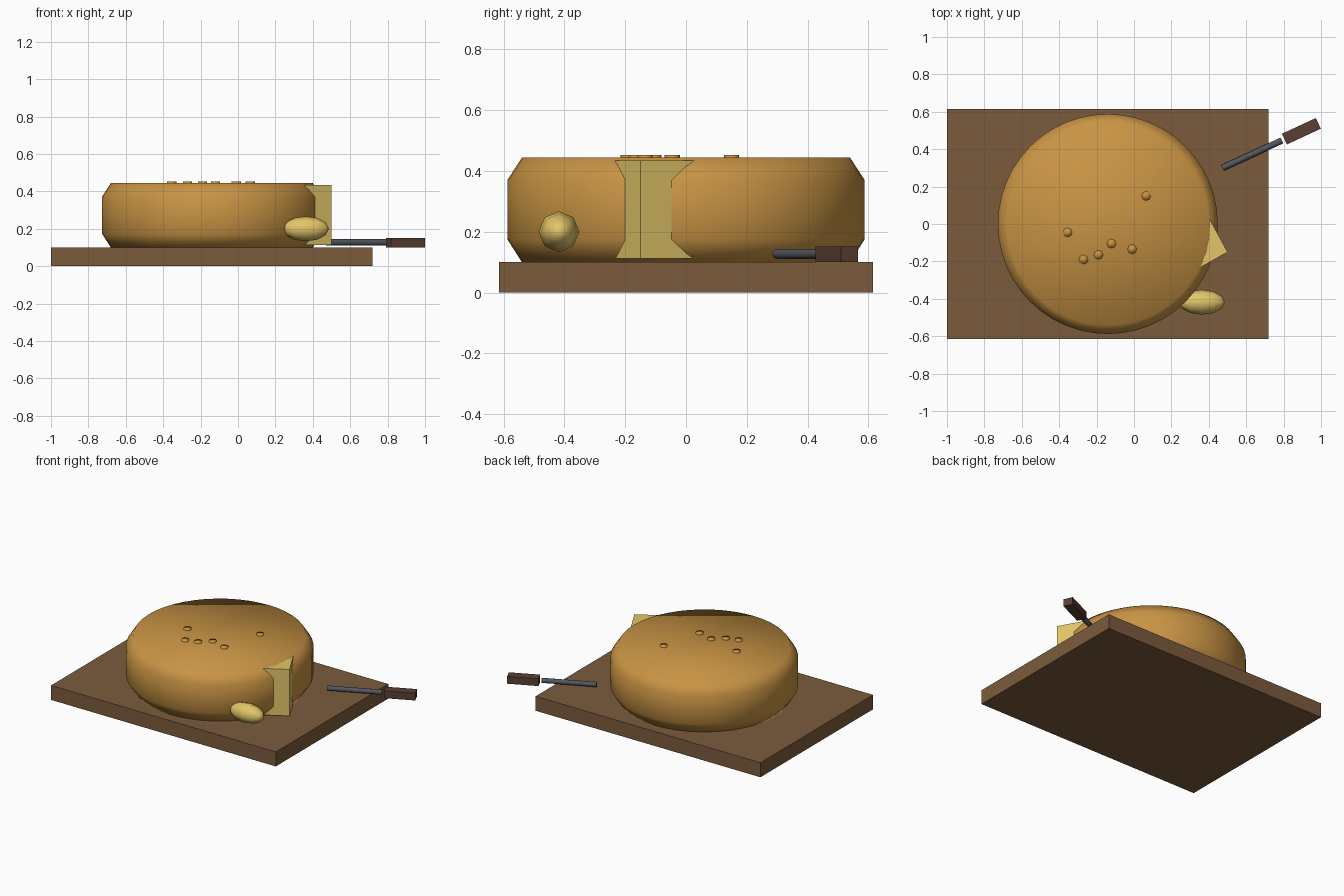
import bpy
import math

old = bpy.data.objects.get("Cube")
if old:
    bpy.data.objects.remove(old, do_unlink=True)


def material(name, rgb):
    m = bpy.data.materials.new(name)
    m.use_nodes = True
    m.diffuse_color = (*rgb, 1)
    m.node_tree.nodes["Principled BSDF"].inputs["Base Color"].default_value = (*rgb, 1)
    return m


wood = material("board wood", (0.2, 0.105, 0.047))
rind = material("golden rind", (0.58, 0.295, 0.058))
pale = material("pale yellow", (0.76, 0.56, 0.14))
steel = material("dark steel", (0.085, 0.095, 0.115))
dark = material("dark handle wood", (0.1, 0.05, 0.032))


def finish(name, mat, smooth=False):
    ob = bpy.context.object
    ob.name = name
    ob.data.materials.append(mat)
    if smooth:
        bpy.ops.object.shade_smooth()
    return ob


def box(name, mat, loc, size, angle=0):
    bpy.ops.mesh.primitive_cube_add(size=1, location=loc, rotation=(0, 0, angle))
    bpy.context.object.scale = size
    return finish(name, mat)


def mesh_object(name, mat, verts, faces, smooth=False):
    me = bpy.data.meshes.new(name)
    me.from_pydata(verts, [], faces)
    ob = bpy.data.objects.new(name, me)
    bpy.context.collection.objects.link(ob)
    me.materials.append(mat)
    for p in me.polygons:
        p.use_smooth = smooth
    return ob


def prism(rings):
    """Verts and faces for stacked (outline, z) rings, capped at both ends."""
    n = len(rings[0][0])
    verts = [(x, y, z) for outline, z in rings for x, y in outline]
    faces = [(k * n + i, k * n + (i + 1) % n, (k + 1) * n + (i + 1) % n, (k + 1) * n + i)
             for k in range(len(rings) - 1) for i in range(n)]
    faces.append(tuple(reversed(range(n))))
    faces.append(tuple(range(len(verts) - n, len(verts))))
    return verts, faces


def circle(radius, n):
    return [(radius * math.cos(math.tau * i / n), radius * math.sin(math.tau * i / n))
            for i in range(n)]


# Cutting board
box("cutting_board", wood, (-0.14, 0, 0.05), (1.72, 1.23, 0.1))

# Round wheel with chamfered rims
profile = [(0.54, 0.1), (0.588, 0.175), (0.588, 0.37), (0.54, 0.444)]
wheel = mesh_object("wheel", rind, *prism([(circle(r, 48), z) for r, z in profile]), smooth=True)
wheel.location.x = -0.14

# Small raised marks on top of the wheel
marks = [(-0.355, -0.045), (-0.27, -0.19), (-0.19, -0.165),
         (-0.12, -0.105), (-0.01, -0.135), (0.065, 0.15)]
for i, (x, y) in enumerate(marks):
    bpy.ops.mesh.primitive_cylinder_add(vertices=8, radius=0.025, depth=0.016,
                                        location=(x, y, 0.444))
    finish(f"top_mark_{i + 1}", rind, True)

# Cut wedge leaning out of the side
corner = [(0.5, -0.15), (0.4, 0.035), (0.345, -0.238)]
mesh_object("wedge", pale, *prism([(corner, 0.112), (corner, 0.434)]))

# Oval crumb lying along x
bpy.ops.mesh.primitive_uv_sphere_add(segments=8, ring_count=6, radius=1,
                                     location=(0.363, -0.418, 0.2),
                                     rotation=(0, math.pi / 2, 0))
bpy.context.object.scale = (0.067, 0.067, 0.123)
finish("crumb", pale, True)

# Knife: slim blade and block handle in one line
turn = math.radians(24.8)
bpy.ops.mesh.primitive_cylinder_add(vertices=8, radius=0.017, depth=0.35,
                                    location=(0.632, 0.373, 0.127),
                                    rotation=(0, math.pi / 2, turn))
finish("knife_blade", steel)
bpy.ops.object.shade_smooth_by_angle(angle=math.radians(50))
box("knife_handle", dark, (0.895, 0.496, 0.126), (0.2, 0.063, 0.05), turn)
